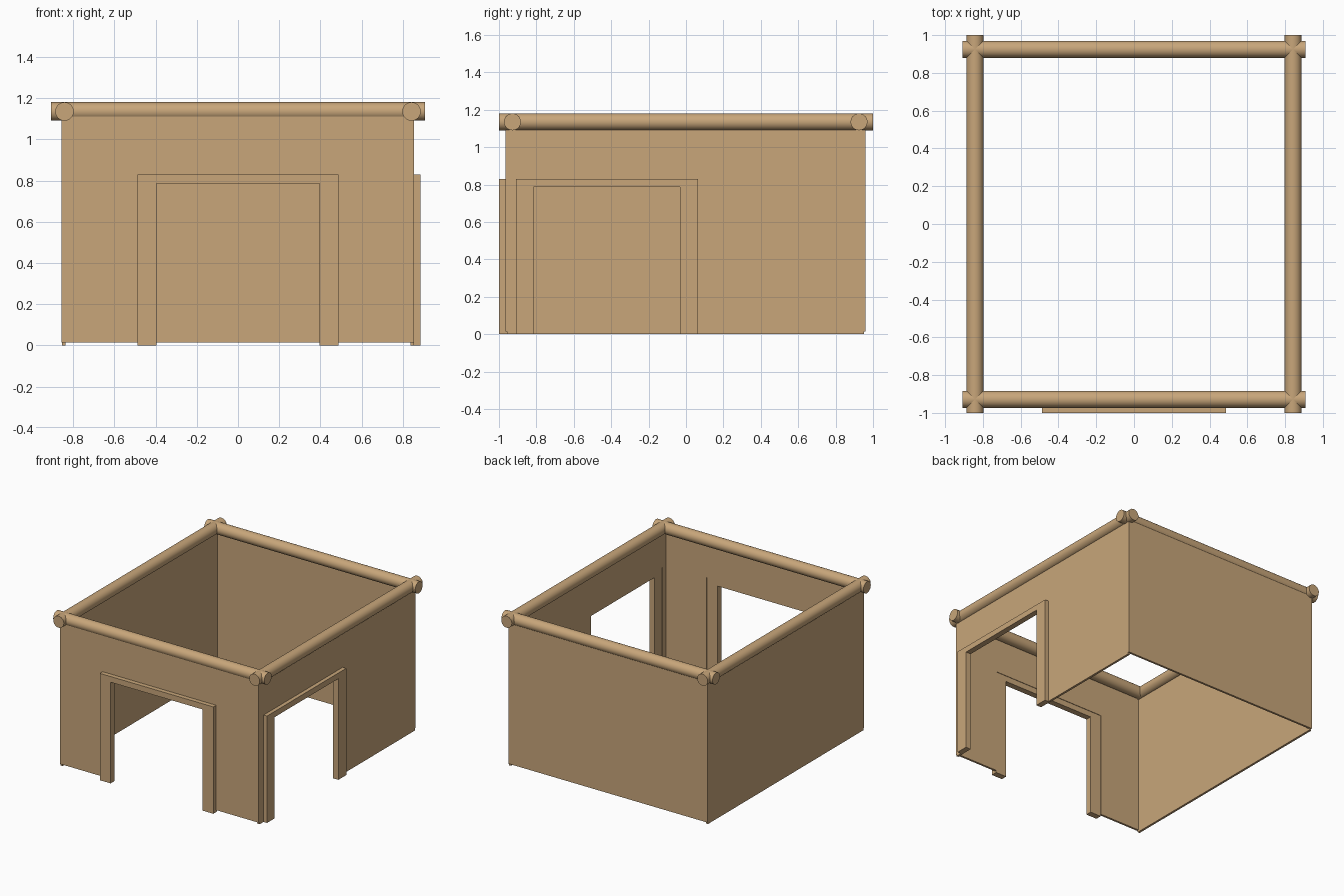
import bpy, bmesh, math
from mathutils import Matrix

if "Cube" in bpy.data.objects:
    bpy.data.objects.remove(bpy.data.objects["Cube"])

mat = bpy.data.materials.new("tan wood")
mat.diffuse_color = (0.578, 0.381, 0.195, 1)
mat.use_nodes = True
mat.node_tree.nodes["Principled BSDF"].inputs["Base Color"].default_value = mat.diffuse_color


def finish(name, bm):
    bmesh.ops.recalc_face_normals(bm, faces=bm.faces)
    me = bpy.data.meshes.new(name)
    bm.to_mesh(me)
    bm.free()
    me.materials.append(mat)
    ob = bpy.data.objects.new(name, me)
    bpy.context.collection.objects.link(ob)
    return ob


def slab(name, outline, axis, lo, hi):
    """Extrude an (along, z) outline through lo..hi on the given axis."""
    bm = bmesh.new()

    def co(u, z, d):
        return (d, u, z) if axis == 'x' else (u, d, z)
    a = [bm.verts.new(co(u, z, lo)) for u, z in outline]
    b = [bm.verts.new(co(u, z, hi)) for u, z in outline]
    bm.faces.new(a)
    bm.faces.new(b[::-1])
    n = len(a)
    for i in range(n):
        j = (i + 1) % n
        bm.faces.new((a[i], b[i], b[j], a[j]))
    return finish(name, bm)


def arch(u0, u1, z0, top, d0, d1, dtop, zb):
    """Rectangle with a doorway open at the bottom."""
    return [(u0, z0), (d0, zb), (d0, dtop), (d1, dtop), (d1, zb),
            (u1, z0), (u1, top), (u0, top)]


def rect(u0, u1, z0, z1):
    return [(u0, z0), (u1, z0), (u1, z1), (u0, z1)]


def log(name, axis, length, pos):
    bm = bmesh.new()
    rot = Matrix.Rotation(math.pi / 2, 4, 'Y' if axis == 'x' else 'X')
    bmesh.ops.create_cone(bm, cap_ends=True, segments=32, radius1=0.045,
                          radius2=0.045, depth=length,
                          matrix=Matrix.Translation(pos) @ rot)
    for f in bm.faces:
        f.smooth = len(f.verts) == 4
    for e in bm.edges:
        e.smooth = all(len(f.verts) == 4 for f in e.link_faces)
    finish(name, bm)


TOP = 1.13
# Walls: front and right have doorways
slab("front_wall", arch(-0.856, 0.853, 0.015, TOP, -0.488, 0.488, 0.83, 0.015), 'y', -0.965, -0.949)
slab("back_wall", rect(-0.856, 0.853, 0.015, TOP), 'y', 0.944, 0.96)
slab("right_wall", arch(-0.957, 0.952, 0, TOP, -0.908, 0.065, 0.83, 0), 'x', 0.838, 0.855)
slab("left_wall", rect(-0.957, 0.952, 0, TOP), 'x', -0.855, -0.838)

# Door frames
slab("front_door_frame", arch(-0.488, 0.488, 0, 0.83, -0.395, 0.395, 0.786, 0), 'y', -1.0, -0.953)
slab("right_door_frame", arch(-0.908, 0.065, 0, 0.83, -0.815, -0.032, 0.786, 0), 'x', 0.841, 0.885)

# Top logs crossing at the corners
for n, y in (("front", -0.928), ("back", 0.925)):
    log(n + "_log", 'x', 1.814, (0, y, 1.135))
for n, x in (("left", -0.842), ("right", 0.842)):
    log(n + "_log", 'y', 2.0, (x, 0, 1.135))
